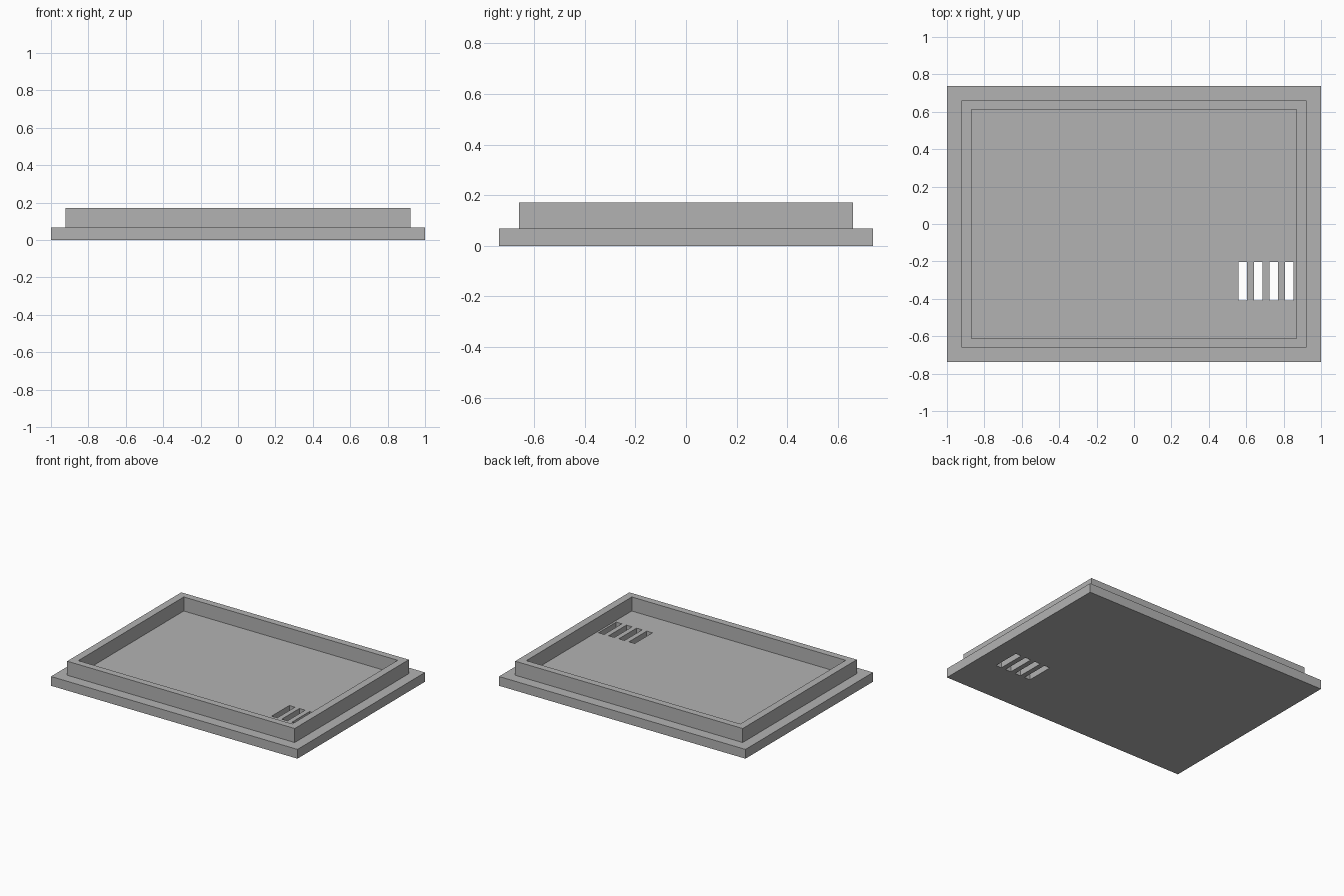
import bpy
import bmesh
from mathutils import Matrix, Vector

cube = bpy.data.objects.get("Cube")
if cube:
    bpy.data.objects.remove(cube, do_unlink=True)

grey = bpy.data.materials.new("plain grey")
grey.use_nodes = True
grey.diffuse_color = (0.45, 0.45, 0.45, 1)
grey.node_tree.nodes["Principled BSDF"].inputs["Base Color"].default_value = (0.45, 0.45, 0.45, 1)


def box(name, low, high):
    """Box spanning two opposite corners."""
    low, high = Vector(low), Vector(high)
    bm = bmesh.new()
    bmesh.ops.create_cube(bm, size=1, matrix=Matrix.Translation((low + high) / 2)
                          @ Matrix.Diagonal((high - low).to_4d()))
    mesh = bpy.data.meshes.new(name)
    bm.to_mesh(mesh)
    bm.free()
    mesh.materials.append(grey)
    obj = bpy.data.objects.new(name, mesh)
    bpy.context.collection.objects.link(obj)
    return obj


def combine(obj, other, operation):
    mod = obj.modifiers.new(operation.title(), 'BOOLEAN')
    mod.operation = operation
    mod.solver = 'EXACT'
    mod.object = other
    other.hide_render = True
    other.hide_set(True)
    bpy.context.view_layer.objects.active = obj
    bpy.ops.object.modifier_apply(modifier=mod.name)
    bpy.data.objects.remove(other, do_unlink=True)


BASE_TOP, RIM_TOP = 0.068, 0.171

# Base plate with the raised block joined on
lid = box("vented_lid", (-1, -0.739, 0), (1, 0.739, BASE_TOP))
combine(lid, box("raised_rim", (-0.923, -0.661, 0.03), (0.923, 0.661, RIM_TOP)), 'UNION')

# Hollow inside the rim
combine(lid, box("hollow_cutter", (-0.868, -0.611, BASE_TOP), (0.868, 0.611, 0.3)), 'DIFFERENCE')

# Row of four vent slots through the floor
for i in range(4):
    x = 0.559 + i * 0.0825
    combine(lid, box("slot_cutter", (x, -0.409, -0.1), (x + 0.046, -0.204, 0.15)), 'DIFFERENCE')
